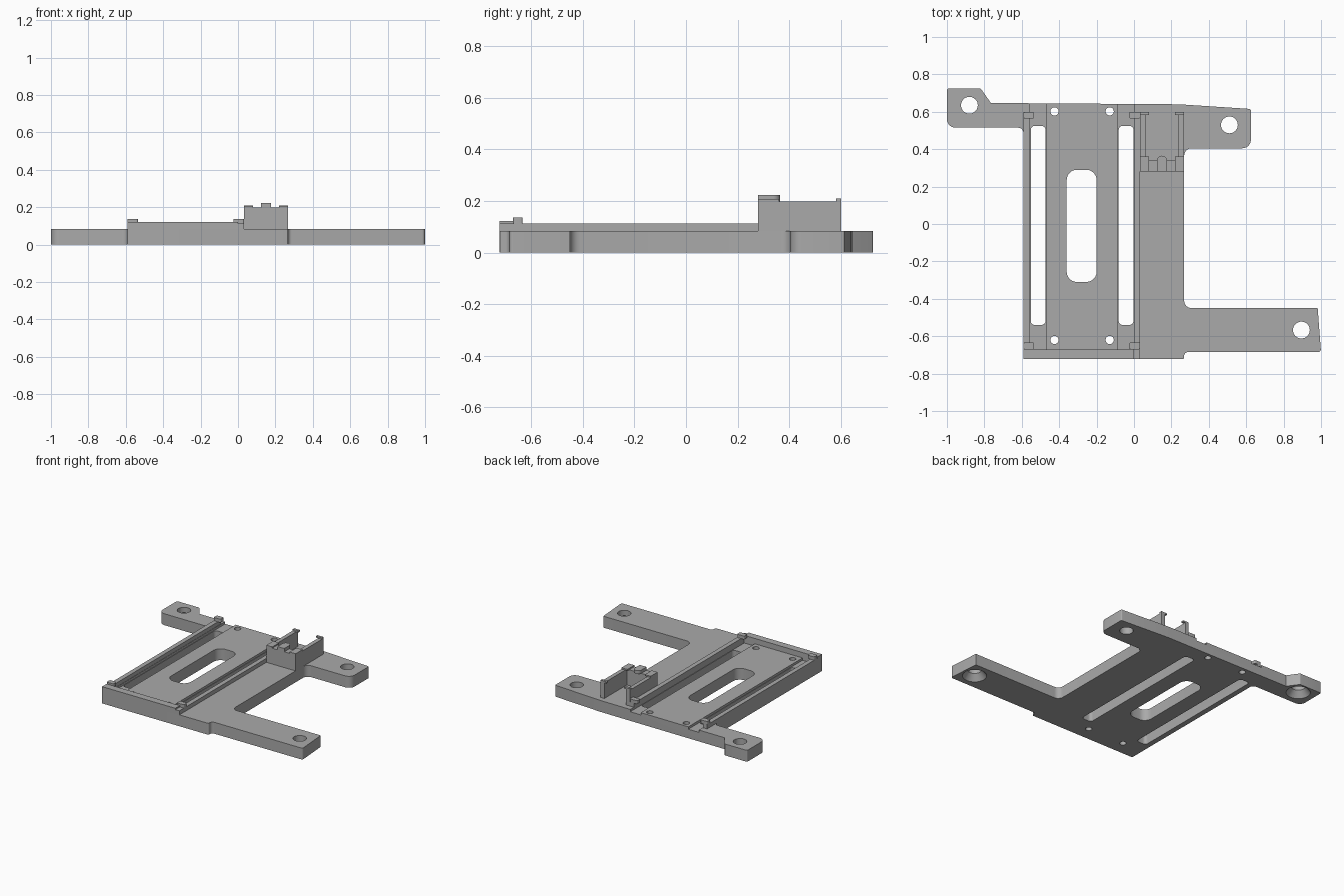
import bpy, bmesh, math
from mathutils import Vector

cube = bpy.data.objects.get("Cube")
if cube:
    bpy.data.objects.remove(cube, do_unlink=True)

grey = bpy.data.materials.new("plain_grey")
grey.use_nodes = True
grey.diffuse_color = (0.4, 0.4, 0.4, 1)
grey.node_tree.nodes["Principled BSDF"].inputs["Base Color"].default_value = (0.4, 0.4, 0.4, 1)

TOP = 0.083      # top of the base plate
RAIL = 0.112     # top of the side rails
WALL = 0.198     # top of the holder walls


def new_object(name, bm):
    bmesh.ops.recalc_face_normals(bm, faces=bm.faces)
    mesh = bpy.data.meshes.new(name)
    bm.to_mesh(mesh)
    bm.free()
    mesh.materials.append(grey)
    obj = bpy.data.objects.new(name, mesh)
    bpy.context.collection.objects.link(obj)
    return obj


def fillet(corners, steps=6):
    """Round every (x, y, radius) corner of a closed outline."""
    out = []
    for i, (x, y, r) in enumerate(corners):
        p = Vector((x, y))
        if r == 0:
            out.append(p)
            continue
        a = (Vector(corners[i - 1][:2]) - p).normalized()
        b = (Vector(corners[(i + 1) % len(corners)][:2]) - p).normalized()
        half = a.angle(b) / 2
        start, end = p + a * r / math.tan(half), p + b * r / math.tan(half)
        centre = p + (a + b).normalized() * r / math.sin(half)
        for k in range(steps + 1):
            d = (start - centre).normalized().slerp((end - centre).normalized(), k / steps)
            out.append(centre + d * r)
    return out


def prism(name, points, z0, z1):
    bm = bmesh.new()
    face = bm.faces.new([bm.verts.new((p[0], p[1], z0)) for p in points])
    top = bmesh.ops.extrude_face_region(bm, geom=[face])["geom"]
    bmesh.ops.translate(bm, vec=(0, 0, z1 - z0),
                        verts=[v for v in top if isinstance(v, bmesh.types.BMVert)])
    return new_object(name, bm)


def box(name, x0, x1, y0, y1, z0, z1, r=0):
    return prism(name, fillet([(x0, y0, r), (x1, y0, r), (x1, y1, r), (x0, y1, r)]), z0, z1)


def cone(name, x, y, r0, r1, z0, z1):
    bm = bmesh.new()
    bmesh.ops.create_cone(bm, cap_ends=True, segments=32, radius1=r0, radius2=r1, depth=z1 - z0)
    bmesh.ops.translate(bm, vec=(x, y, (z0 + z1) / 2), verts=bm.verts)
    return new_object(name, bm)


def cut(target, cutter):
    mod = target.modifiers.new("cut", "BOOLEAN")
    mod.operation, mod.solver, mod.object = "DIFFERENCE", "EXACT", cutter
    bpy.context.view_layer.objects.active = target
    bpy.ops.object.modifier_apply(modifier=mod.name)
    bpy.data.objects.remove(cutter, do_unlink=True)


# Base plate with its three mounting arms
plate = prism("base_plate", fillet([
    (-1, 0.725, 0.01), (-0.82, 0.725, 0.01), (-0.765, 0.647, 0), (0.24, 0.64, 0),
    (0.625, 0.615, 0.01), (0.625, 0.405, 0.045), (0.268, 0.405, 0.04),
    (0.268, -0.45, 0.04), (0.982, -0.45, 0), (1, -0.685, 0.015),
    (0.268, -0.685, 0.02), (0.268, -0.722, 0.008), (-0.59, -0.722, 0),
    (-0.59, 0.515, 0.03), (-1, 0.515, 0.045)]), 0, TOP)

# Shallow channels with long slots beside the rails
for x0, x1 in ((-0.555, -0.47), (-0.085, 0.0)):
    cut(plate, box("channel_cutter", x0, x1, -0.67, 0.8, 0.066, 0.2))
    cut(plate, box("slot_cutter", x0 + 0.003, x1 - 0.003, -0.54, 0.525, -0.1, 0.2, 0.022))

# Central window
cut(plate, box("window_cutter", -0.36, -0.2, -0.31, 0.29, -0.1, 0.2, 0.055))

# Small screw holes
for x in (-0.425, -0.13):
    for y in (-0.62, 0.602):
        cut(plate, cone("pin_cutter", x, y, 0.022, 0.022, -0.1, 0.2))

# Mounting holes, two of them countersunk from below
for x, y, sunk in ((-0.88, 0.635, True), (0.51, 0.53, False), (0.895, -0.567, True)):
    cut(plate, cone("hole_cutter", x, y, 0.045, 0.045, -0.1, 0.2))
    if sunk:
        cut(plate, cone("sink_cutter", x, y, 0.082, 0.044, -0.002, 0.045))

# Front ledge and side rails
box("front_ledge", -0.59, 0.0, -0.722, -0.67, TOP, 0.122)
for side, x0, x1 in (("right", -0.59, -0.557), ("left", 0.0, 0.033)):
    start = -0.67 if side == "right" else -0.722
    box(side + "_rail", x0, x1, start, 0.6, TOP, RAIL)

# Retaining clips overhanging the channels at the rail ends
for side, x0, x1 in (("right", -0.59, -0.535), ("left", -0.025, 0.033)):
    for end, y0 in (("front", -0.67), ("back", 0.563)):
        box(f"{side}_{end}_clip", x0, x1, y0, y0 + 0.037, RAIL, 0.136, 0.008)

# Holder: front block, side walls and end tabs
box("holder_front", 0.033, 0.268, 0.28, 0.34, TOP, WALL)
for side, x0, x1, t0, t1 in (("right", 0.033, 0.062, 0.033, 0.08),
                             ("left", 0.238, 0.268, 0.22, 0.268)):
    box(side + "_holder_wall", x0, x1, 0.34, 0.6, TOP, WALL)
    box(side + "_holder_tab", t0, t1, 0.582, 0.6, WALL, 0.209)
    box(side + "_holder_lip", t0, t1, 0.28, 0.36, WALL, 0.208)

# Rounded centre catch on the holder front
prism("holder_catch", fillet([(0.122, 0.28, 0), (0.177, 0.28, 0),
                              (0.177, 0.365, 0.027), (0.122, 0.365, 0.027)]), WALL, 0.222)

# Smooth the round corners and keep hard edges crisp
bpy.ops.object.select_all(action="DESELECT")
for obj in bpy.context.scene.objects:
    if obj.type == "MESH":
        obj.select_set(True)
        bpy.context.view_layer.objects.active = obj
bpy.ops.object.shade_smooth_by_angle(angle=math.radians(30))
